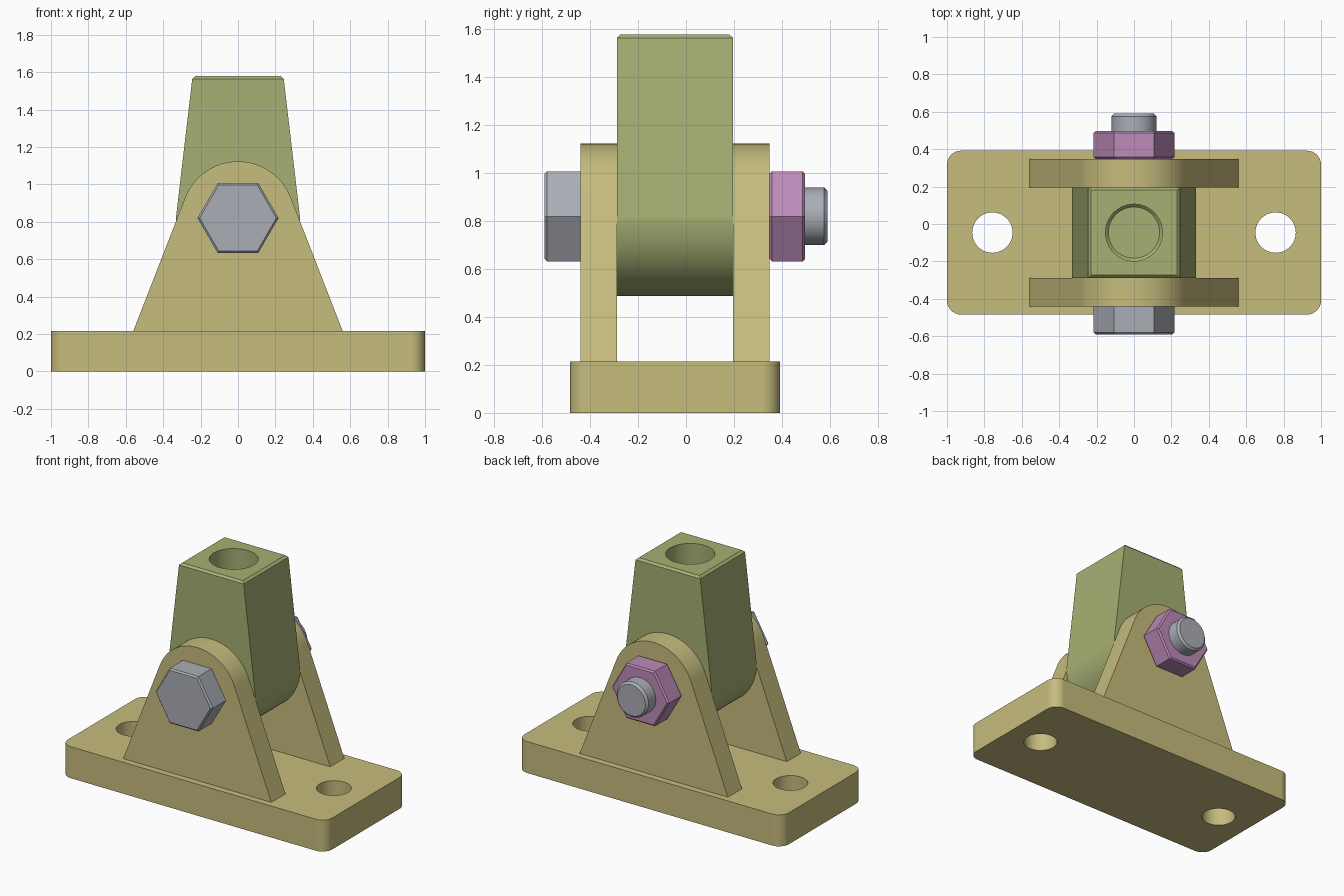
import bpy, bmesh, math
from math import sin, cos, pi
from mathutils import Vector

if "Cube" in bpy.data.objects:
    bpy.data.objects.remove(bpy.data.objects["Cube"])


def material(name, rgb):
    m = bpy.data.materials.new(name)
    m.diffuse_color = [(c / 255 / 12.92 if c < 11 else ((c / 255 + 0.055) / 1.055) ** 2.4)
                       for c in rgb] + [1]
    m.use_nodes = True
    m.node_tree.nodes["Principled BSDF"].inputs["Base Color"].default_value = m.diffuse_color
    return m


KHAKI = material("khaki", (198, 188, 125))
GREEN = material("olive green", (166, 176, 115))
STEEL = material("steel", (170, 174, 182))
PINK = material("mauve", (188, 138, 184))

PIN_Z = 0.82     # height of the pivot bolt
MID_Y = -0.046   # centre plane of the bracket


def arc(cx, cy, r, a0, a1, n):
    return [(cx + r * cos(a0 + (a1 - a0) * i / n), cy + r * sin(a0 + (a1 - a0) * i / n))
            for i in range(n + 1)]


def circle(cx, cy, r, n):
    return arc(cx, cy, r, 0, 2 * pi, n)[:-1]


def prism(name, profile, axis, lo, hi, mat, chamfer=0, ends=()):
    """Extrude a profile along y (x,z points) or z (x,y points); chamfer the given ends."""
    k = 1 if axis == "y" else 2
    bm = bmesh.new()

    def ring(d):
        return [bm.verts.new((p, d, q) if k == 1 else (p, q, d)) for p, q in profile]
    a, b = ring(lo), ring(hi)
    bm.faces.new(a)
    bm.faces.new(b)
    n = len(profile)
    for i in range(n):
        j = (i + 1) % n
        bm.faces.new((a[i], a[j], b[j], b[i]))
    bmesh.ops.recalc_face_normals(bm, faces=bm.faces)
    if chamfer:
        edges = [e for e in bm.edges
                 if any(all(abs(v.co[k] - d) < 1e-5 for v in e.verts) for d in ends)]
        bmesh.ops.bevel(bm, geom=edges, offset=chamfer, segments=1, affect="EDGES")
    me = bpy.data.meshes.new(name)
    bm.to_mesh(me)
    bm.free()
    me.materials.append(mat)
    ob = bpy.data.objects.new(name, me)
    bpy.context.collection.objects.link(ob)
    return ob


def activate(ob):
    bpy.ops.object.select_all(action="DESELECT")
    ob.select_set(True)
    bpy.context.view_layer.objects.active = ob


def cut(ob, cutter):
    activate(ob)
    mod = ob.modifiers.new("cut", "BOOLEAN")
    mod.operation = "DIFFERENCE"
    mod.solver = "EXACT"
    mod.object = cutter
    bpy.ops.object.modifier_apply(modifier=mod.name)
    bpy.data.objects.remove(cutter)


def finish(ob):
    activate(ob)
    bpy.ops.object.shade_smooth_by_angle(angle=math.radians(30))
    mod = ob.modifiers.new("flat_faces", "WEIGHTED_NORMAL")
    mod.keep_sharp = True


# Base plate with rounded corners and two mounting holes
R, HX, HY = 0.075, 1.0, 0.438
outline = []
for i, (sx, sy) in enumerate([(1, 1), (-1, 1), (-1, -1), (1, -1)]):
    outline += arc(sx * (HX - R), MID_Y + sy * (HY - R), R, i * pi / 2, (i + 1) * pi / 2, 8)
base = prism("base_plate", outline, "z", 0, 0.215, KHAKI)
for s in (-1, 1):
    cut(base, prism("hole_cutter", circle(s * 0.757, MID_Y, 0.108, 48), "z", -0.1, 0.4, KHAKI))
finish(base)

# Two side lugs: straight flanks running tangent into a round top
EAR_R, FOOT_X, FOOT_Z = 0.303, 0.56, 0.215
foot = Vector((FOOT_X, FOOT_Z - PIN_Z))
t = math.atan2(foot.y, foot.x) + math.acos(EAR_R / foot.length)
lug = [(-FOOT_X, FOOT_Z), (FOOT_X, FOOT_Z)] + arc(0, PIN_Z, EAR_R, t, pi - t, 32)
finish(prism("front_lug", lug, "y", -0.44, -0.288, KHAKI))
finish(prism("back_lug", lug, "y", 0.196, 0.348, KHAKI))

# Tapered swivel block with round underside and a blind socket in the top
TOP = 1.578
body = [(0.243, TOP), (-0.243, TOP)] + arc(0, PIN_Z, 0.332, pi, 2 * pi, 40)
block = prism("swivel_block", body, "y", -0.288, 0.196, GREEN)
bm = bmesh.new()
bm.from_mesh(block.data)
rim = [e for e in bm.edges if all(v.co.z > TOP - 1e-4 for v in e.verts)]
bmesh.ops.bevel(bm, geom=rim, offset=0.014, segments=1, affect="EDGES")
bm.to_mesh(block.data)
bm.free()
cut(block, prism("socket_cutter", circle(0, MID_Y, 0.152, 64), "z", 1.18, 1.8, GREEN,
                 0.015, (1.18,)))
finish(block)

# Pivot bolt: hex head, shank, and nut
hexagon = circle(0, PIN_Z, 0.2165, 6)
finish(prism("bolt_head", hexagon, "y", -0.59, -0.44, STEEL, 0.01, (-0.59,)))
finish(prism("bolt_shank", circle(0, PIN_Z, 0.12, 48), "y", -0.45, 0.59, STEEL, 0.014, (0.59,)))
finish(prism("nut", hexagon, "y", 0.348, 0.497, PINK, 0.01, (0.348, 0.497)))
